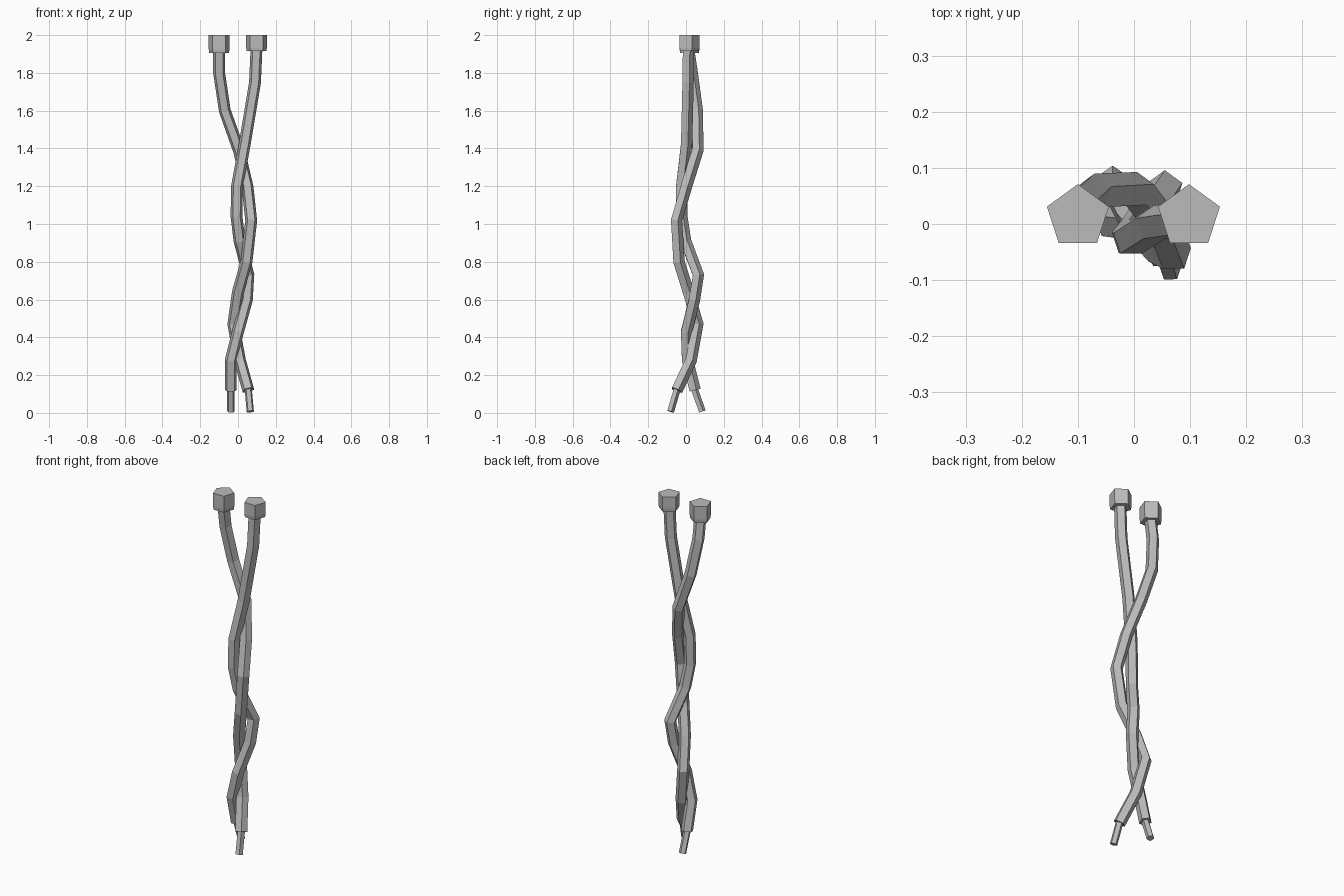
import bpy, bmesh, math
from mathutils import Vector

old = bpy.data.objects.get("Cube")
if old:
    bpy.data.objects.remove(old, do_unlink=True)

grey = bpy.data.materials.new("wire grey")
grey.use_nodes = True
color = (0.5, 0.5, 0.5, 1)
grey.diffuse_color = color
grey.node_tree.nodes["Principled BSDF"].inputs["Base Color"].default_value = color


def sweep(name, points, radii, sides=5):
    """Flat-faced tube through points, with rings square to the path."""
    pts = [Vector(p) for p in points]
    up = Vector((0, 0, 1))
    bm = bmesh.new()
    rings = []
    for i, p in enumerate(pts):
        after = (pts[min(i + 1, len(pts) - 1)] - p).normalized()
        before = (p - pts[max(i - 1, 0)]).normalized()
        turn = up.rotation_difference((after + before).normalized())
        ring = []
        for k in range(sides):
            a = math.pi / 2 + math.tau * k / sides
            offset = Vector((math.cos(a), math.sin(a), 0)) * radii[i]
            ring.append(bm.verts.new(p + turn @ offset))
        rings.append(ring)
    for low, high in zip(rings, rings[1:]):
        for k in range(sides):
            n = (k + 1) % sides
            bm.faces.new((low[k], low[n], high[n], high[k]))
    bm.faces.new(rings[0][::-1])
    bm.faces.new(rings[-1])
    bmesh.ops.recalc_face_normals(bm, faces=bm.faces)
    mesh = bpy.data.meshes.new(name)
    bm.to_mesh(mesh)
    bm.free()
    mesh.materials.append(grey)
    obj = bpy.data.objects.new(name, mesh)
    bpy.context.collection.objects.link(obj)
    return obj


# Centre lines of the two twisted wires, from the bottom up
right_path = [(.055, -.05, .12), (.01, .025, .28), (-.025, .06, .47),
              (0, .01, .64), (.045, -.04, .8), (.07, -.053, 1.02),
              (.05, 0, 1.2), (.005, .06, 1.39), (-.07, .057, 1.6),
              (-.1, .03, 1.8), (-.1, .012, 1.92)]
left_path = [(-.038, .045, .12), (-.038, .005, .28), (0, 0, .43),
             (.047, .042, .6), (.055, .063, .73), (.008, -.005, .91),
             (-.008, -.025, 1.04), (-.005, -.026, 1.2), (.035, 0, 1.42),
             (.09, .008, 1.75), (.098, .01, 1.93)]

for side, path, tip, cap_x, cap_z in (
        ("right", right_path, (.065, -.083, .007), -.1, 1.905),
        ("left", left_path, (-.038, .085, .007), .098, 1.915)):
    # Insulated wire, bare tip and end cap
    sweep(side + "_wire", path, [.033] * len(path))
    start = Vector(path[0])
    sweep(side + "_bare_tip", [tip, start + (start - Vector(tip)) * .1], [.02, .02])
    sweep(side + "_end_cap", [(cap_x, .013, cap_z), (cap_x, .013, cap_z + .02),
                              (cap_x, .013, 2)], [.055, .058, .058])
